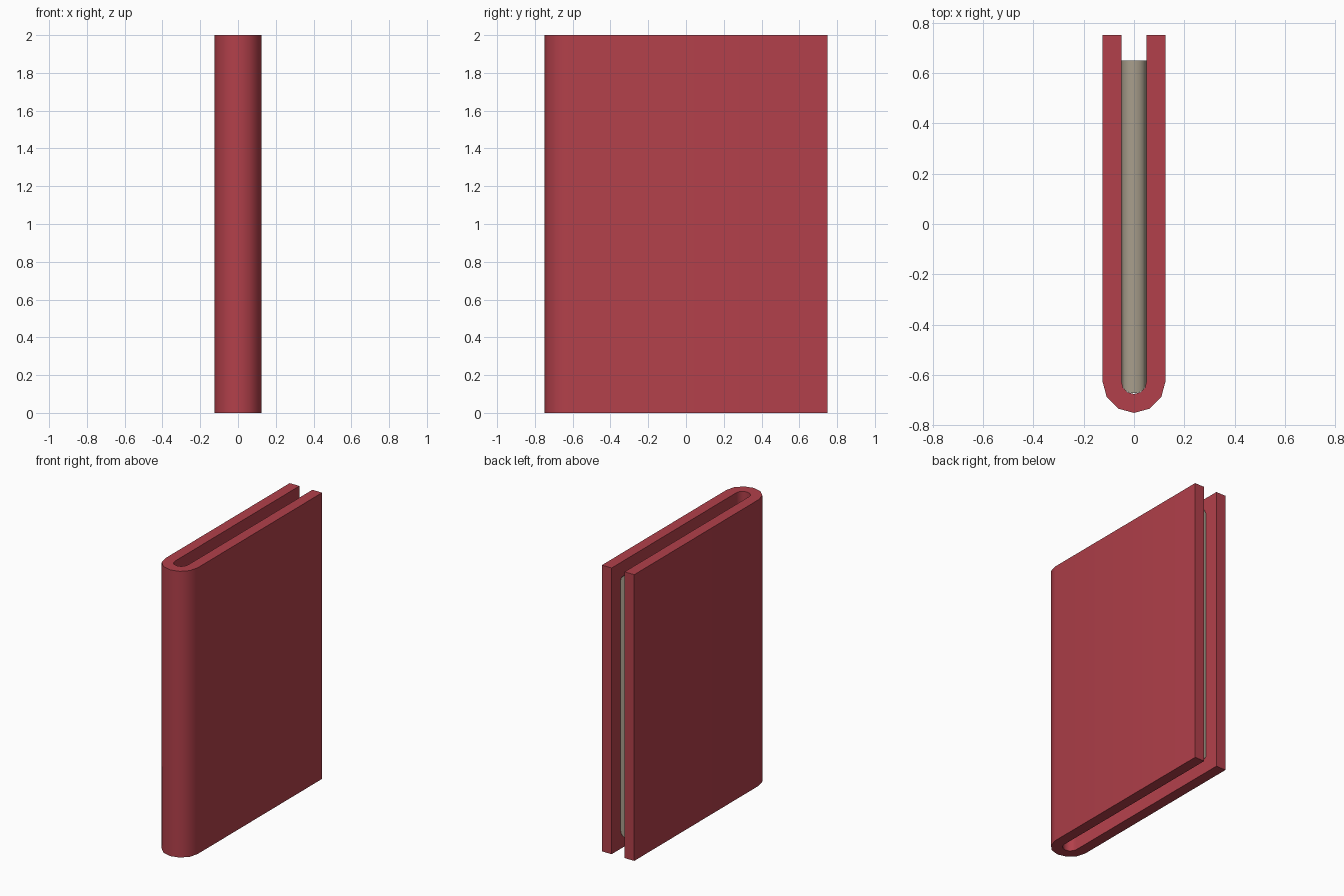
import bpy, bmesh, math

if "Cube" in bpy.data.objects:
    bpy.data.objects.remove(bpy.data.objects["Cube"])


def material(name, rgb):
    m = bpy.data.materials.new(name)
    m.diffuse_color = (*rgb, 1)
    m.use_nodes = True
    m.node_tree.nodes["Principled BSDF"].inputs["Base Color"].default_value = m.diffuse_color
    return m


def finish(name, bm, mat):
    bmesh.ops.recalc_face_normals(bm, faces=bm.faces)
    mesh = bpy.data.meshes.new(name)
    bm.to_mesh(mesh)
    bm.free()
    mesh.materials.append(mat)
    ob = bpy.data.objects.new(name, mesh)
    bpy.context.collection.objects.link(ob)
    bpy.ops.object.select_all(action='DESELECT')
    bpy.context.view_layer.objects.active = ob
    ob.select_set(True)
    bpy.ops.object.shade_smooth_by_angle(angle=math.radians(40))
    return ob


red = material("cover red", (0.445, 0.051, 0.069))
paper = material("paper beige", (0.392, 0.342, 0.262))

HEIGHT, BACK, SPINE_Y = 2.0, 0.75, -0.625
OUTER, INNER, STEPS = 0.125, 0.05, 6


def u_path(r):
    # open U: board, half-round spine, board
    arc = [(-r * math.cos(math.pi * i / STEPS),
            SPINE_Y - r * math.sin(math.pi * i / STEPS)) for i in range(STEPS + 1)]
    return [(-r, BACK)] + arc + [(r, BACK)]


# Cover: strip between the two U paths, extruded to full height
bm = bmesh.new()
outer = [bm.verts.new((x, y, 0)) for x, y in u_path(OUTER)]
inner = [bm.verts.new((x, y, 0)) for x, y in u_path(INNER)]
strip = [bm.faces.new((outer[i], outer[i + 1], inner[i + 1], inner[i]))
         for i in range(len(outer) - 1)]
grown = bmesh.ops.extrude_face_region(bm, geom=strip, use_keep_orig=True)["geom"]
bmesh.ops.translate(bm, vec=(0, 0, HEIGHT),
                    verts=[g for g in grown if isinstance(g, bmesh.types.BMVert)])
finish("cover", bm, red)

# Page block: rounded at spine, top and bottom, square at the open edge
FRONT, FORE, GAP = SPINE_Y - INNER + 0.003, 0.65, 0.08
bm = bmesh.new()
bmesh.ops.create_cube(bm, size=1)
for v in bm.verts:
    v.co = (v.co.x * 2 * INNER,
            FORE if v.co.y > 0 else FRONT,
            HEIGHT - GAP if v.co.z > 0 else GAP)
edges = [e for e in bm.edges
         if abs(e.verts[0].co.x - e.verts[1].co.x) < 1e-5
         and min(v.co.y for v in e.verts) < 0]
bmesh.ops.bevel(bm, geom=edges, offset=0.047, segments=4, profile=0.5, affect='EDGES')
finish("pages", bm, paper)
